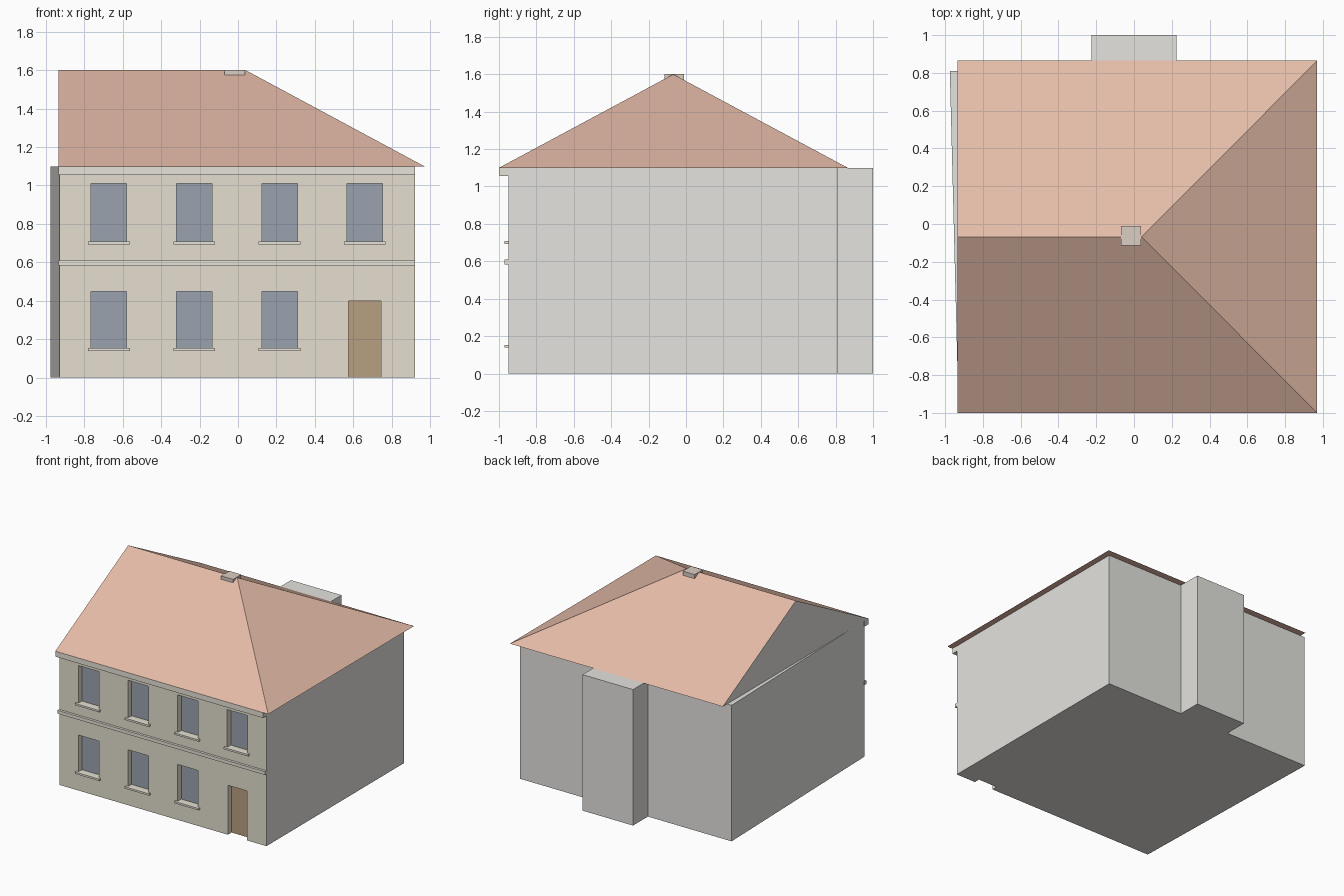
import bpy, bmesh

if "Cube" in bpy.data.objects:
    bpy.data.objects.remove(bpy.data.objects["Cube"])


def material(name, r, g, b):
    m = bpy.data.materials.new(name)
    m.diffuse_color = (r, g, b, 1)
    m.use_nodes = True
    m.node_tree.nodes["Principled BSDF"].inputs["Base Color"].default_value = m.diffuse_color
    return m


PLAIN = material("plain_wall", 0.78, 0.77, 0.74)
FACADE = material("facade", 0.78, 0.74, 0.62)
TILE = material("roof_tile", 0.78, 0.50, 0.39)
GLASS = material("window_glass", 0.33, 0.36, 0.43)
WOOD = material("door_wood", 0.48, 0.35, 0.22)
TRIM = material("trim", 0.80, 0.77, 0.69)
STONE = material("chimney", 0.72, 0.62, 0.55)


def finish(name, bm, mats):
    bmesh.ops.recalc_face_normals(bm, faces=bm.faces)
    me = bpy.data.meshes.new(name)
    bm.to_mesh(me)
    bm.free()
    for m in mats:
        me.materials.append(m)
    ob = bpy.data.objects.new(name, me)
    bpy.context.collection.objects.link(ob)
    return ob


def add_box(bm, x0, x1, y0, y1, z0, z1):
    v = bmesh.ops.create_cube(bm, size=1)["verts"]
    for p in v:
        p.co.x = x1 if p.co.x > 0 else x0
        p.co.y = y1 if p.co.y > 0 else y0
        p.co.z = z1 if p.co.z > 0 else z0


def box(name, mat, *size):
    bm = bmesh.new()
    add_box(bm, *size)
    return finish(name, bm, [mat])


FRONT, DEPTH, EAVE = -0.95, 0.05, 1.10
WIN_X = [-0.672, -0.228, 0.217]
windows = [(x, 0.15, 0.448) for x in WIN_X] + [(x, 0.705, 1.01) for x in WIN_X + [0.66]]
HALF = 0.092
door = (0.575, 0.745, 0.40)

# Walls: slightly skewed footprint with the rear projection
outline = [(-0.93, FRONT), (0.92, FRONT), (0.92, 0.81), (0.226, 0.81),
           (0.226, 1.0), (-0.226, 1.0), (-0.226, 0.81), (-0.975, 0.81)]
bm = bmesh.new()
base = bm.faces.new([bm.verts.new((x, y, 0)) for x, y in outline])
ext = bmesh.ops.extrude_face_region(bm, geom=[base], use_keep_orig=True)["geom"]
bmesh.ops.translate(bm, vec=(0, 0, EAVE), verts=[g for g in ext if isinstance(g, bmesh.types.BMVert)])
for f in bm.faces:
    if all(abs(v.co.y - FRONT) < 1e-4 for v in f.verts):
        f.material_index = 1
walls = finish("walls", bm, [PLAIN, FACADE])

# Recesses for the windows and the door
bm = bmesh.new()
for x, z0, z1 in windows:
    add_box(bm, x - HALF, x + HALF, FRONT - 0.1, FRONT + DEPTH, z0, z1)
add_box(bm, door[0], door[1], FRONT - 0.1, FRONT + DEPTH, -0.1, door[2])
for f in bm.faces:
    f.material_index = 1
cutter = finish("recess_cutter", bm, [PLAIN, FACADE])
cutter.hide_render = True
mod = walls.modifiers.new("recesses", "BOOLEAN")
mod.operation = "DIFFERENCE"
mod.solver = "EXACT"
mod.object = cutter
bpy.context.view_layer.objects.active = walls
bpy.ops.object.modifier_apply(modifier=mod.name)
bpy.data.objects.remove(cutter)

# Window panes with sills, and the door leaf
back = FRONT + DEPTH
for i, (x, z0, z1) in enumerate(windows):
    box(f"window_pane_{i}", GLASS, x - HALF, x + HALF, back - 0.003, back + 0.003, z0, z1)
    box(f"window_sill_{i}", TRIM, x - 0.109, x + 0.109, FRONT - 0.02, FRONT + 0.01, z0 - 0.012, z0 + 0.003)
box("door", WOOD, door[0], door[1], back - 0.003, back + 0.003, 0, door[2])

# Cornice and string course
box("cornice", TRIM, -0.935, 0.922, -0.998, FRONT + 0.002, 1.055, EAVE)
box("string_course", TRIM, -0.935, 0.922, -0.97, FRONT + 0.002, 0.583, 0.61)

# Roof: hipped on the right, closed gable on the left
bm = bmesh.new()
fl, fr, br, bl, ridge_l, ridge_r = [bm.verts.new(c) for c in (
    (-0.935, -1, EAVE), (0.97, -1, EAVE), (0.97, 0.865, EAVE), (-0.935, 0.865, EAVE),
    (-0.935, -0.068, 1.6), (0.04, -0.068, 1.6))]
for face in ((fl, fr, ridge_r, ridge_l), (fr, br, ridge_r), (br, bl, ridge_l, ridge_r), (bl, br, fr, fl)):
    bm.faces.new(face)
bm.faces.new((fl, ridge_l, bl)).material_index = 1
finish("roof", bm, [TILE, PLAIN])

# Chimney stub on the ridge
box("chimney", STONE, -0.07, 0.036, -0.115, -0.01, 1.5, 1.602)
